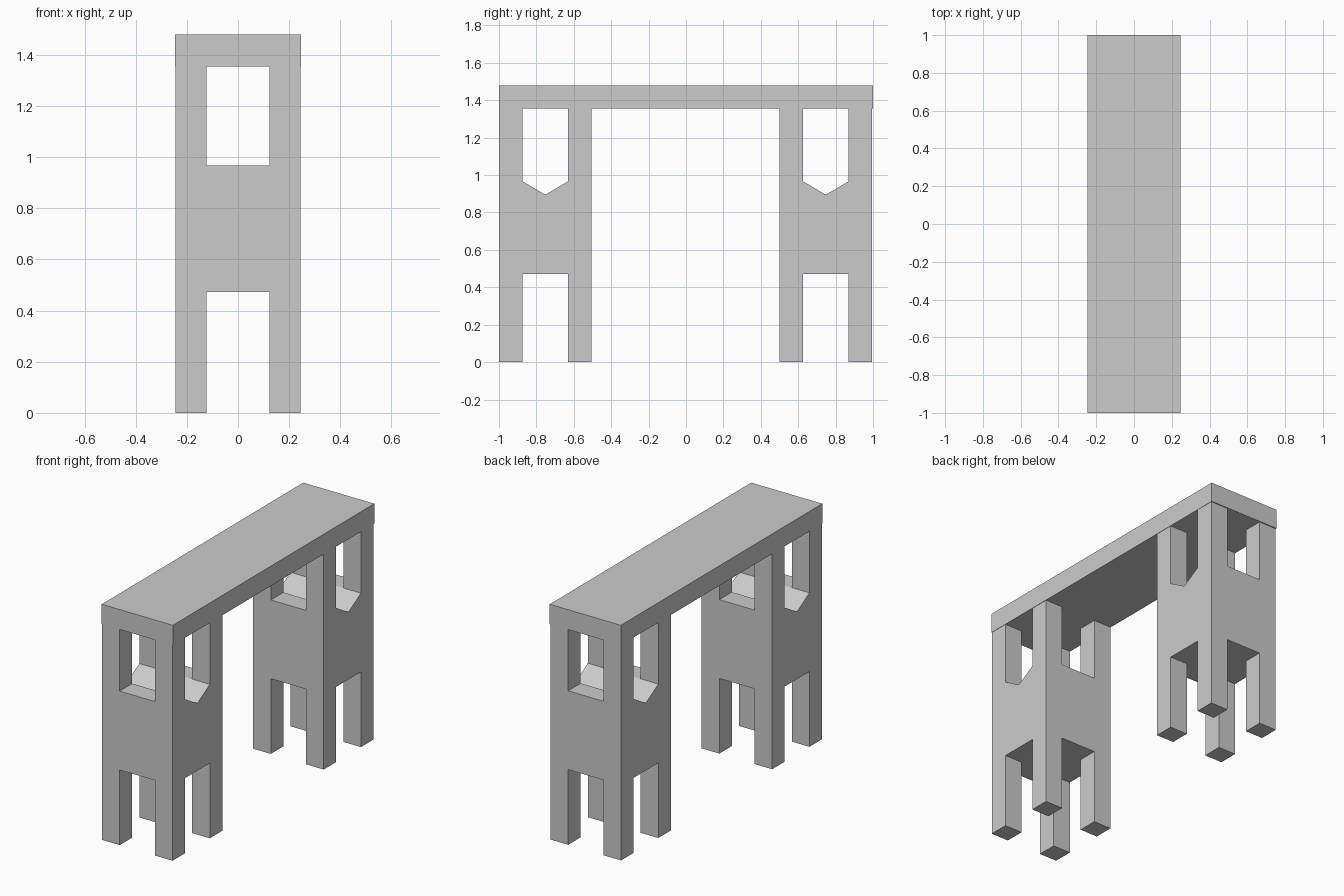
import bpy, bmesh

if "Cube" in bpy.data.objects:
    bpy.data.objects.remove(bpy.data.objects["Cube"])

HX, HY = 0.245, 0.2465      # tower half sizes
HOLE = 0.1225               # half width of the openings
LEG_Z, FLOOR_Z, VALLEY_Z, BEAM_Z, TOP_Z = 0.472, 0.967, 0.895, 1.355, 1.48


def prism(name, profile, depth, axis, centre_y=0.0):
    """Extrude a (horizontal, z) profile symmetrically along x or y."""
    bm = bmesh.new()
    rings = []
    for d in (-depth, depth):
        rings.append([bm.verts.new((d, centre_y + a, z) if axis == 'x' else (a, centre_y + d, z))
                      for a, z in profile])
    bm.faces.new(rings[0])
    bm.faces.new(rings[1][::-1])
    n = len(profile)
    for i in range(n):
        j = (i + 1) % n
        bm.faces.new((rings[0][i], rings[1][i], rings[1][j], rings[0][j]))
    bmesh.ops.recalc_face_normals(bm, faces=bm.faces)
    mesh = bpy.data.meshes.new(name)
    bm.to_mesh(mesh)
    bm.free()
    obj = bpy.data.objects.new(name, mesh)
    bpy.context.collection.objects.link(obj)
    return obj


def rect(half, z0, z1):
    return [(-half, z0), (half, z0), (half, z1), (-half, z1)]


def cut(target, cutter):
    mod = target.modifiers.new(cutter.name, 'BOOLEAN')
    mod.operation = 'DIFFERENCE'
    mod.solver = 'EXACT'
    mod.object = cutter
    cutter.hide_render = True
    cutter.hide_set(True)
    cutter.display_type = 'WIRE'


# Window with a V-shaped sill, running through each tower along x
v_window = [(-HOLE, FLOOR_Z), (0, VALLEY_Z), (HOLE, FLOOR_Z), (HOLE, 1.5), (-HOLE, 1.5)]

# Two towers: four legs, solid middle, four upper posts
for label, y in (("front", -0.7525), ("back", 0.7475)):
    tower = prism(label + "_tower", rect(HX, 0, BEAM_Z), HY, 'y', y)
    cut(tower, prism(label + "_leg_gap_cutter_x", rect(HOLE, -0.1, LEG_Z), 0.4, 'x', y))
    cut(tower, prism(label + "_leg_gap_cutter_y", rect(HOLE, -0.1, LEG_Z), 0.4, 'y', y))
    cut(tower, prism(label + "_window_cutter_y", rect(HOLE, FLOOR_Z, 1.5), 0.4, 'y', y))
    cut(tower, prism(label + "_window_cutter_x", v_window, 0.4, 'x', y))

# Slab bridging both towers
prism("top_slab", rect(0.247, BEAM_Z, TOP_Z), 1.0, 'y')

# Bake the cuts and remove the cutters
bpy.context.view_layer.update()
graph = bpy.context.evaluated_depsgraph_get()
for label in ("front", "back"):
    tower = bpy.data.objects[label + "_tower"]
    baked = bpy.data.meshes.new_from_object(tower.evaluated_get(graph))
    tower.modifiers.clear()
    tower.data = baked
for obj in [o for o in bpy.data.objects if "cutter" in o.name]:
    bpy.data.objects.remove(obj)
